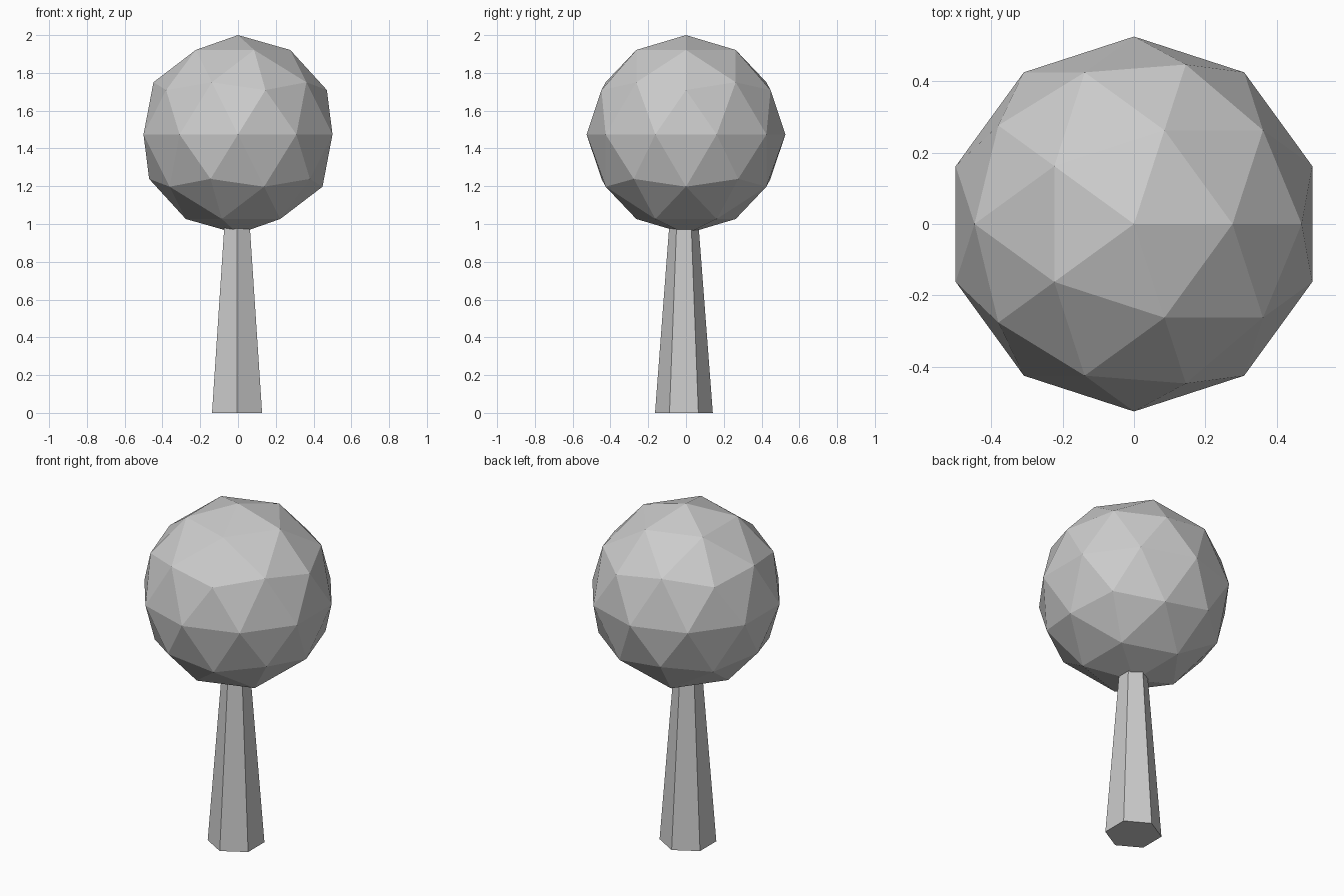
import bpy
import bmesh
from math import sin, cos, tau

cube = bpy.data.objects.get("Cube")
if cube:
    bpy.data.objects.remove(cube, do_unlink=True)

# One plain grey for the whole tree
GREY = (0.6, 0.6, 0.6, 1.0)
grey = bpy.data.materials.new("plain_grey")
grey.use_nodes = True
grey.diffuse_color = GREY
grey.node_tree.nodes["Principled BSDF"].inputs["Base Color"].default_value = GREY


def add_part(name, bm, location):
    bmesh.ops.recalc_face_normals(bm, faces=bm.faces)
    mesh = bpy.data.meshes.new(name)
    bm.to_mesh(mesh)
    bm.free()
    mesh.materials.append(grey)
    part = bpy.data.objects.new(name, mesh)
    part.location = location
    bpy.context.collection.objects.link(part)
    return part


def ring(bm, radius, z, sides):
    # First corner points along +y
    angles = [tau * i / sides for i in range(sides)]
    return [bm.verts.new((-radius * sin(a), radius * cos(a), z)) for a in angles]


# Trunk: tapered hexagonal post running up into the foliage
SIDES = 6
bm = bmesh.new()
base = ring(bm, 0.153, 0, SIDES)
top = ring(bm, 0.077, 1.0, SIDES)
for i in range(SIDES):
    j = (i + 1) % SIDES
    bm.faces.new((base[i], base[j], top[j], top[i]))
bm.faces.new(base)
bm.faces.new(top)
add_part("trunk", bm, (-0.005, -0.011, 0))

# Foliage: faceted ball
RADIUS = 0.526
bm = bmesh.new()
bmesh.ops.create_icosphere(bm, subdivisions=2, radius=RADIUS)
add_part("foliage", bm, (0, 0, 2 - RADIUS))
